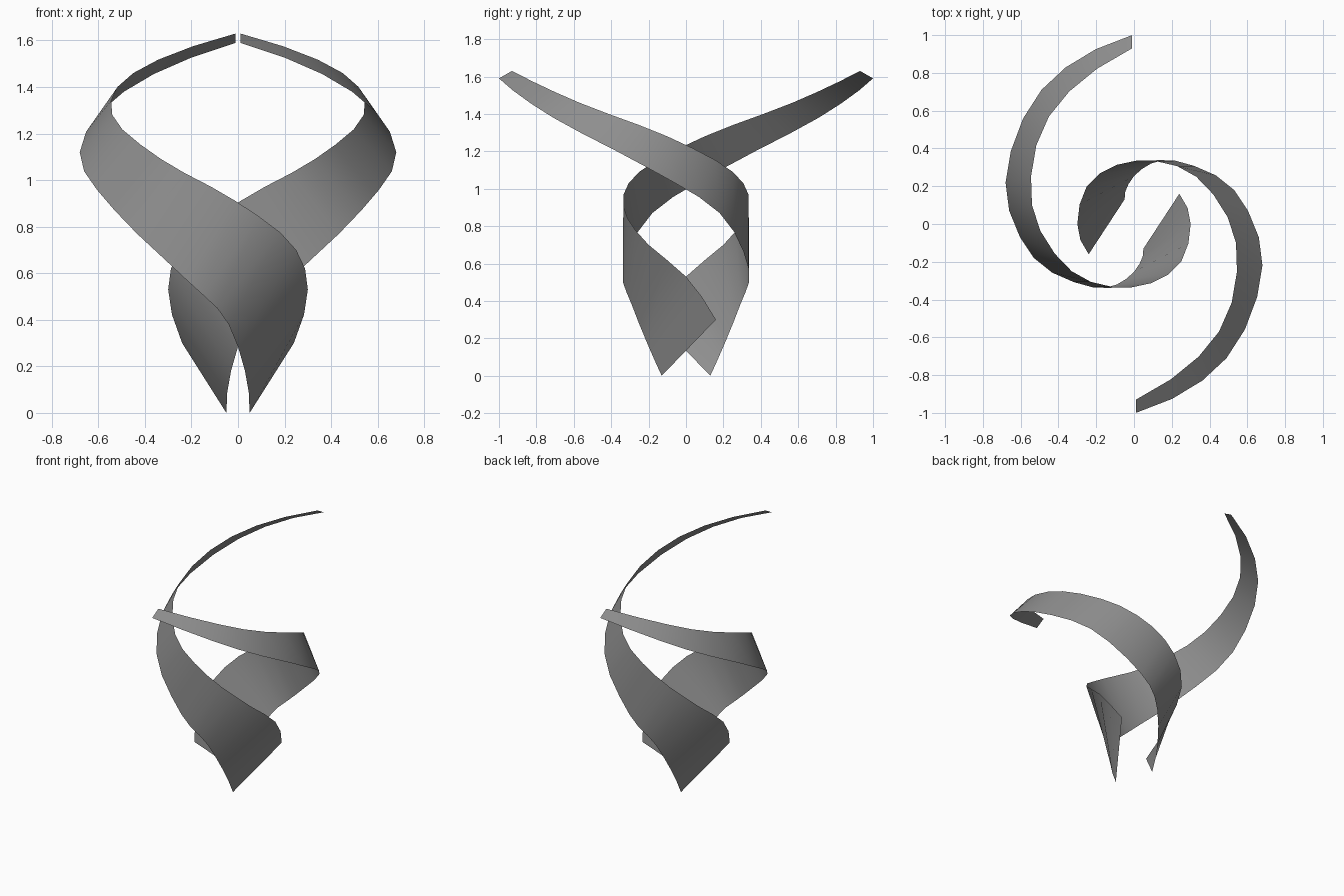
import bpy
import bmesh
from math import pi
from mathutils import Matrix, Vector

default_cube = bpy.data.objects.get("Cube")
if default_cube:
    bpy.data.objects.remove(default_cube, do_unlink=True)

# One matte grey for the whole sculpture
grey = bpy.data.materials.new("mid_grey")
grey.use_nodes = True
colour = (0.28, 0.28, 0.28, 1)
grey.diffuse_color = colour
shader = next(n for n in grey.node_tree.nodes if n.type == "BSDF_PRINCIPLED")
shader.inputs["Base Color"].default_value = colour

# Guide points of the two ribbon edges, from the thin tip down to the wide foot
SEGMENTS = 19
knots = [0, 3, 6, 9, 12, 15, 17, SEGMENTS]
upper_edge = [(-.01, .93, 1.63), (-.45, .57, 1.46), (-.54, .1, 1.28),
              (-.33, -.25, 1.09), (-.01, -.335, .91), (.25, -.2, .7),
              (.3, 0, .53), (.24, .16, .3)]
lower_edge = [(-.01, 1, 1.59), (-.49, .71, 1.38), (-.68, .22, 1.12),
              (-.53, -.18, .87), (-.22, -.335, .57), (-.04, -.29, .38),
              (.03, -.21, .18), (.05, -.13, 0)]


def smooth_path(points):
    """Return evenly stepped points on a smooth curve through the guide points."""
    points = [Vector(p) for p in points]
    steps = [b - a for a, b in zip(knots, knots[1:])]
    slopes = [(q - p) / h for p, q, h in zip(points, points[1:], steps)]
    tangents = [(s * k + t * h) / (h + k)
                for s, t, h, k in zip(slopes, slopes[1:], steps, steps[1:])]
    tangents.insert(0, slopes[0] * 2 - tangents[0])
    tangents.append(slopes[-1] * 2 - tangents[-1])
    path = []
    for i, h in enumerate(steps):
        for step in range(h):
            t = step / h
            ease = t * t * (3 - 2 * t)
            path.append(points[i].lerp(points[i + 1], ease)
                        + tangents[i] * h * t * (1 - t) ** 2
                        - tangents[i + 1] * h * t * t * (1 - t))
    return path + [points[-1]]


def make_ribbon(name, angle):
    """Bridge the two edge curves with a single strip of faces."""
    bm = bmesh.new()
    top = [bm.verts.new(p) for p in smooth_path(upper_edge)]
    bottom = [bm.verts.new(p) for p in smooth_path(lower_edge)]
    for i in range(SEGMENTS):
        bm.faces.new((top[i], bottom[i], bottom[i + 1], top[i + 1]))
    bmesh.ops.rotate(bm, verts=bm.verts, cent=(0, 0, 0),
                     matrix=Matrix.Rotation(angle, 3, "Z"))
    mesh = bpy.data.meshes.new(name)
    bm.to_mesh(mesh)
    bm.free()
    mesh.materials.append(grey)
    mesh.shade_smooth()
    ribbon = bpy.data.objects.new(name, mesh)
    bpy.context.collection.objects.link(ribbon)


# Two identical ribbons, half a turn apart
make_ribbon("right_spiral_ribbon", 0)
make_ribbon("left_spiral_ribbon", pi)
